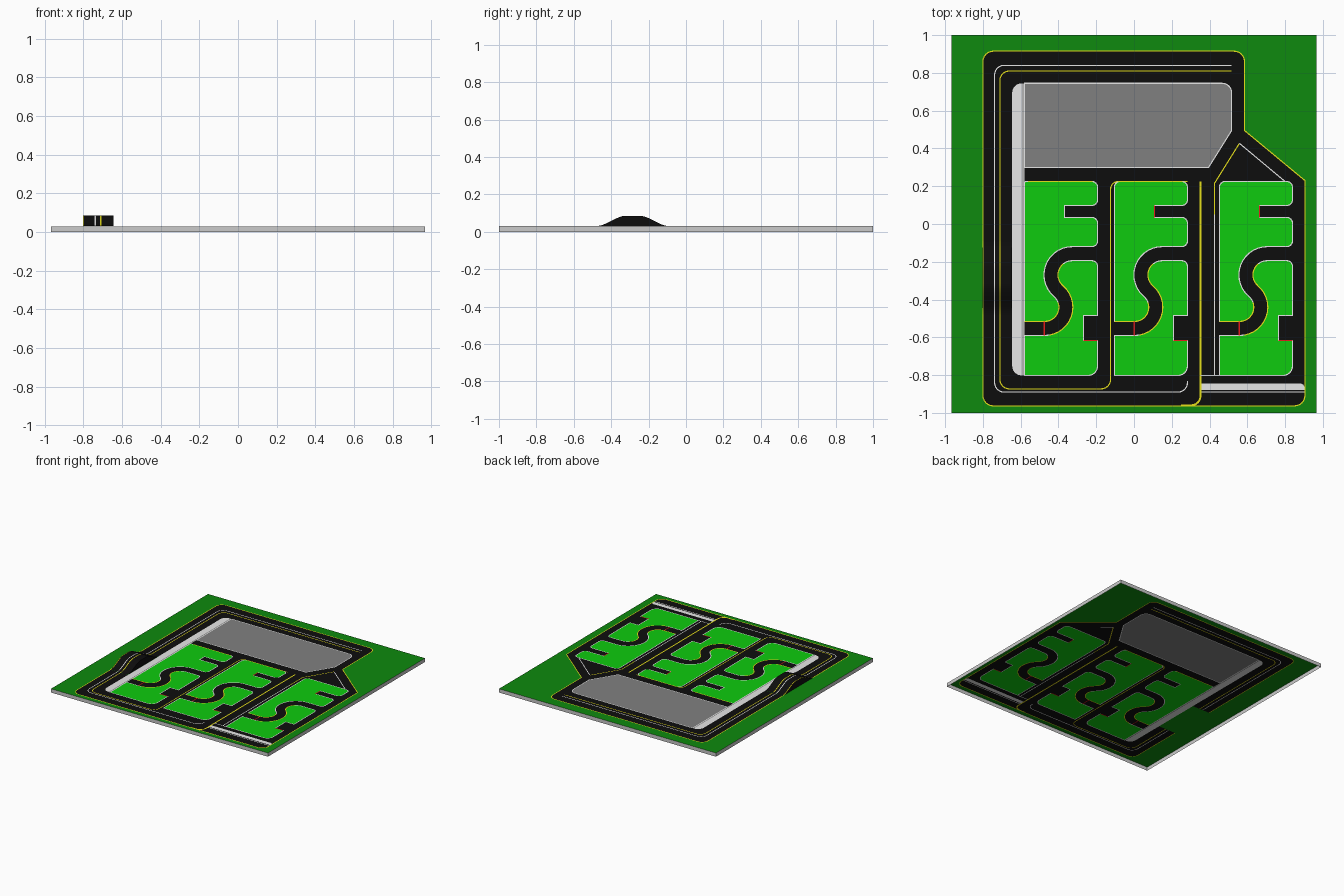
import bpy, bmesh, math
from mathutils import Vector
from mathutils.geometry import delaunay_2d_cdt

cube = bpy.data.objects.get("Cube")
if cube:
    bpy.data.objects.remove(cube)

# Materials
COLOURS = {
    "dark_green": (0.0044, 0.254, 0.0044),
    "asphalt": (0.004, 0.004, 0.004),
    "bright_green": (0.0044, 0.6, 0.0044),
    "grey": (0.216, 0.216, 0.216),
    "white": (1, 1, 1),
    "yellow": (0.8, 0.75, 0.01),
    "red": (0.8, 0.01, 0.01),
    "light_grey": (0.6, 0.6, 0.6),
}
NAMES = list(COLOURS)
MATS = []
for name, rgb in COLOURS.items():
    m = bpy.data.materials.new(name)
    m.use_nodes = True
    m.diffuse_color = (*rgb, 1)
    m.node_tree.nodes["Principled BSDF"].inputs["Base Color"].default_value = (*rgb, 1)
    MATS.append(m)

W, D, TOP = 0.967, 1.0, 0.03
THIN = 0.006


def add_object(name, bm):
    me = bpy.data.meshes.new(name)
    bm.to_mesh(me)
    bm.free()
    for m in MATS:
        me.materials.append(m)
    ob = bpy.data.objects.new(name, me)
    bpy.context.collection.objects.link(ob)
    return ob


def rounded(points, closed=True):
    """Turn (x, y[, radius]) corners into a path with rounded corners."""
    out, n = [], len(points)
    for i, p in enumerate(points):
        c = Vector(p[:2])
        if len(p) < 3 or (not closed and i in (0, n - 1)):
            out.append(c)
            continue
        a = (Vector(points[i - 1][:2]) - c).normalized() * p[2]
        b = (Vector(points[(i + 1) % n][:2]) - c).normalized() * p[2]
        for k in range(7):
            t = math.pi / 2 * k / 6
            out.append(c + a * (1 - math.sin(t)) + b * (1 - math.cos(t)))
    return out


def rail(path, dist, closed=False):
    """Offset a path sideways, mitred at the corners."""
    out, n = [], len(path)
    for i, p in enumerate(path):
        prev = path[i - 1] if closed or i else None
        nxt = path[(i + 1) % n] if closed or i < n - 1 else None
        d1 = (p - prev).normalized() if prev is not None else (nxt - p).normalized()
        d2 = (nxt - p).normalized() if nxt is not None else d1
        n1, n2 = Vector((-d1.y, d1.x)), Vector((-d2.y, d2.x))
        m = (n1 + n2).normalized()
        out.append(p + m * dist / max(m.dot(n1), 0.4))
    return out


# Painted regions; later ones cover earlier ones
regions = []


def area(colour, pts):
    pts = [Vector(p[:2]) for p in pts]
    xs, ys = [p.x for p in pts], [p.y for p in pts]
    regions.append((NAMES.index(colour), pts, (min(xs), max(xs), min(ys), max(ys))))


def box(colour, x0, x1, y0, y1):
    area(colour, [(x0, y0), (x1, y0), (x1, y1), (x0, y1)])


def line(colour, pts, width=THIN, closed=False):
    pts = [Vector(p[:2]) for p in pts]
    pts = [p for i, p in enumerate(pts) if i == 0 or (p - pts[i - 1]).length > 1e-4]
    a, b = rail(pts, width / 2, closed), rail(pts, -width / 2, closed)
    for i in range(len(pts) if closed else len(pts) - 1):
        j = (i + 1) % len(pts)
        area(colour, [a[i], b[i], b[j], a[j]])


# Ground and asphalt with yellow border
box("dark_green", -W, W, -D, D)
border = rounded([(-0.8, -0.963, 0.055), (0.905, -0.963, 0.055), (0.905, 0.23),
                  (0.585, 0.495), (0.585, 0.915, 0.055), (-0.8, 0.915, 0.055)])
area("asphalt", border)
line("yellow", border, THIN, True)

# White kerb strip and grey lot
area("white", rounded([(-0.58, -0.802), (-0.58, 0.745), (-0.645, 0.745, 0.05),
                       (-0.645, -0.802, 0.05)]))
line("grey", [(-0.588, -0.802), (-0.588, 0.745)])
lot = rounded([(-0.58, 0.3), (0.395, 0.3), (0.517, 0.495), (0.517, 0.745, 0.05), (-0.58, 0.745)])
area("grey", lot)
line("white", lot, THIN, True)

# Lane lines of the outer loop
line("white", rounded([(0.517, 0.84), (-0.738, 0.84, 0.05), (-0.738, -0.89, 0.05),
                       (0.283, -0.89, 0.05), (0.283, -0.83)], False))
line("yellow", rounded([(0.517, 0.81), (-0.71, 0.81, 0.05), (-0.71, -0.873, 0.05),
                        (-0.124, -0.873, 0.05), (-0.124, 0.225, 0.04), (0.283, 0.225)], False))
line("yellow", rounded([(0.352, 0.225), (0.352, -0.96, 0.05), (0.25, -0.96)], False), 0.01)

# Triangle junction and right lane
line("yellow", [(0.426, 0.05), (0.426, 0.215), (0.558, 0.427)])
line("white", [(0.558, 0.427), (0.8, 0.225)])
line("white", [(0.426, 0.05), (0.426, -0.802)])
line("white", [(0.352, -0.802), (0.452, -0.802)])
area("white", rounded([(0.357, -0.878), (0.902, -0.878), (0.902, -0.845, 0.02), (0.357, -0.845)]))
line("white", [(0.357, -0.89), (0.902, -0.89)])

# Centre line of the S-shaped road
R, HALF = 0.1125, 0.037
c1 = Vector((-0.327, -0.2695))
turn = math.radians(229.5)
c2 = c1 + 2 * R * Vector((math.cos(turn), math.sin(turn)))
s_path = [Vector((-0.193, c1.y + R))]
for k in range(15):
    a = math.pi / 2 + (turn - math.pi / 2) * k / 14
    s_path.append(c1 + R * Vector((math.cos(a), math.sin(a))))
for k in range(1, 15):
    a = turn - math.pi + (-math.pi / 2 - turn + math.pi) * k / 14
    s_path.append(c2 + R * Vector((math.cos(a), math.sin(a))))
s_path.append(Vector((-0.58, c2.y - R)))
low_rail, high_rail = rail(s_path, HALF), rail(s_path, -HALF)

# Three practice islands
for n, shift in enumerate((0, 0.476, 1.032)):
    def moved(pts):
        return [Vector((p[0] + shift, p[1])) for p in pts]
    upper = rounded([(-0.58, 0.225, 0.03 if n else 0.01), (-0.193, 0.225, 0.03),
                     (-0.193, 0.098, 0.03), (-0.367, 0.098), (-0.367, 0.035),
                     (-0.193, 0.035, 0.03), (-0.193, high_rail[0].y, 0.03)]
                    + [tuple(p) for p in high_rail[1:]])
    lower = rounded([(-0.58, -0.802), (-0.58, low_rail[-1].y)]
                    + [tuple(p) for p in low_rail[-2:0:-1]]
                    + [(-0.193, low_rail[0].y, 0.03), (-0.193, -0.485), (-0.267, -0.485),
                       (-0.267, -0.617), (-0.193, -0.617), (-0.193, -0.802, 0.05)])
    for piece in (upper, lower):
        area("bright_green", moved(piece))
        line("white", moved(piece), THIN, True)
    line("yellow", moved(low_rail[5:-2]))
    line("yellow", moved(high_rail[18:]))
    if n < 2:
        line("yellow", moved([(-0.56, 0.225), (-0.22, 0.225)]))
    # Red stop lines
    line("red", moved([(-0.475, -0.516), (-0.475, -0.59)]))
    line("red", moved([(-0.267, -0.617), (-0.193, -0.617)]))
    if n:
        line("red", moved([(-0.367, 0.035), (-0.367, 0.098)]))

# Ground below the hill
HX0, HX1, HY0, HY1 = -0.803, -0.645, -0.48, -0.09
box("dark_green", HX0, HX1, HY0, HY1)


def inside(x, y, pts):
    hit = False
    for i, p in enumerate(pts):
        q = pts[i - 1]
        if (p.y > y) != (q.y > y) and x < (q.x - p.x) * (y - p.y) / (q.y - p.y) + p.x:
            hit = not hit
    return hit


# Cut the top sheet along every region and colour each face
verts, edges = [], []
for _, pts, _ in regions:
    start = len(verts)
    verts += pts
    edges += [(start + i, start + (i + 1) % len(pts)) for i in range(len(pts))]
co, _, tris, *_ = delaunay_2d_cdt(verts, edges, [], 0, 1e-5)
bm = bmesh.new()
bv = [bm.verts.new((p.x, p.y, TOP)) for p in co]
for t in tris:
    f = bm.faces.new([bv[i] for i in t])
    x, y = sum(co[i].x for i in t) / len(t), sum(co[i].y for i in t) / len(t)
    for mat, pts, (x0, x1, y0, y1) in reversed(regions):
        if x0 <= x <= x1 and y0 <= y <= y1 and inside(x, y, pts):
            f.material_index = mat
            break
add_object("training_ground", bm)

# Slab walls, open below
bm = bmesh.new()
ring = [(-W, -D), (W, -D), (W, D), (-W, D)]
for i, a in enumerate(ring):
    b = ring[(i + 1) % 4]
    f = bm.faces.new([bm.verts.new(p) for p in ((*a, 0), (*b, 0), (*b, TOP), (*a, TOP))])
    f.material_index = NAMES.index("light_grey")
add_object("slab_walls", bm)

# Hill on the left-hand road, with its lane lines
profile = []
for i in range(29):
    y = HY0 + (HY1 - HY0) * i / 28
    t = min(1, min(y - HY0, HY1 - y) / 0.16)
    profile.append((y, TOP + 0.001 + 0.055 * t * t * (3 - 2 * t)))
stripes = [(HX0, "yellow"), (-0.797, "asphalt"), (-0.741, "white"), (-0.735, "asphalt"),
           (-0.713, "yellow"), (-0.707, "asphalt"), (HX1, None)]
bm = bmesh.new()
for (x0, colour), (x1, _) in zip(stripes, stripes[1:]):
    rows = [(bm.verts.new((x0, y, z)), bm.verts.new((x1, y, z))) for y, z in profile]
    for (a, b), (c, d) in zip(rows, rows[1:]):
        f = bm.faces.new((a, b, d, c))
        f.material_index = NAMES.index(colour)
        f.smooth = True
for x in (HX0, HX1):
    side = [bm.verts.new((x, y, z)) for y, z in profile]
    f = bm.faces.new(side if x == HX0 else side[::-1])
    f.material_index = NAMES.index("asphalt")
add_object("hill", bm)
